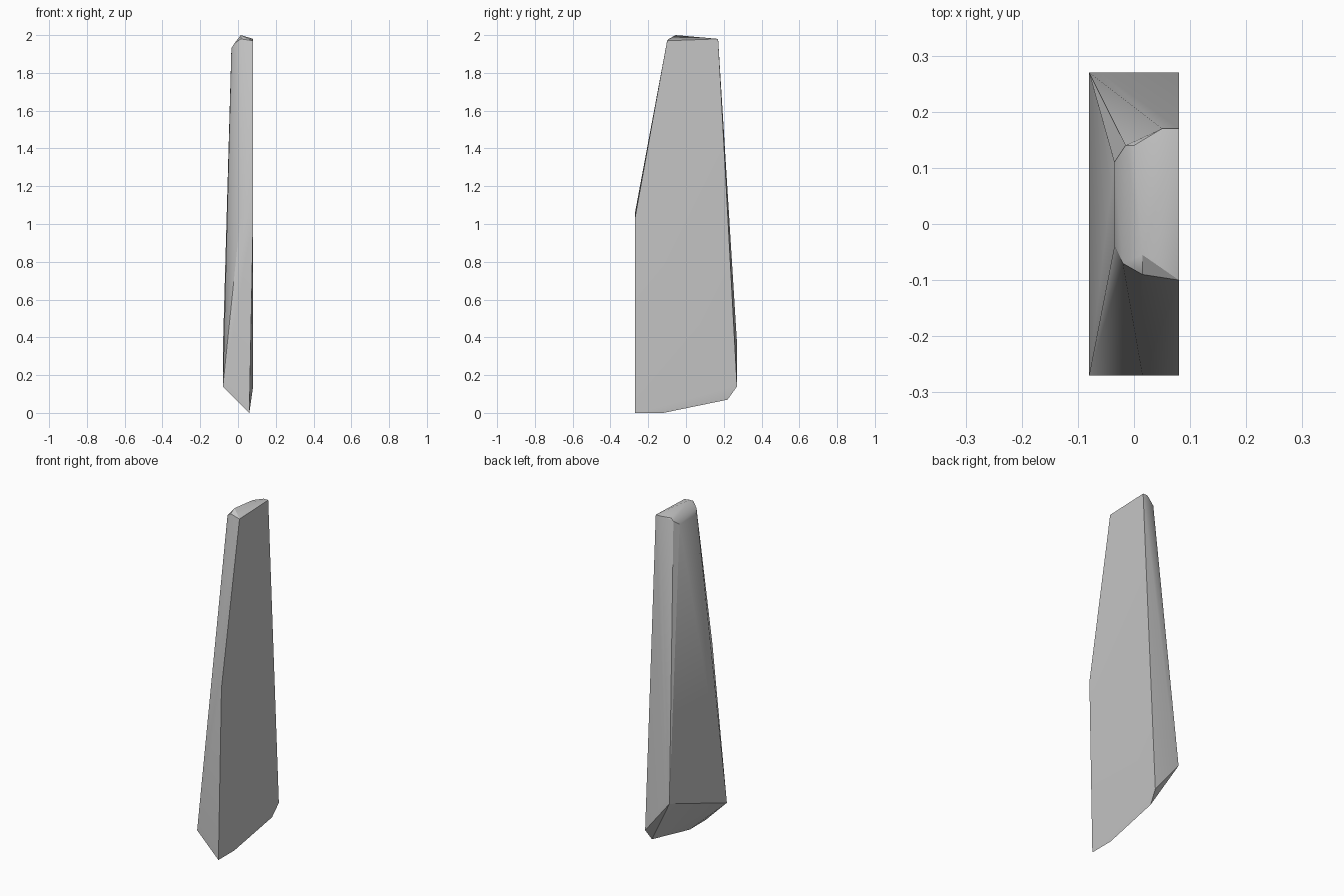
import bpy
import bmesh
from math import radians

cube = bpy.data.objects.get("Cube")
if cube:
    bpy.data.objects.remove(cube, do_unlink=True)

# One plain stone grey
grey = bpy.data.materials.new("stone_grey")
grey.use_nodes = True
colour = (0.56, 0.56, 0.56, 1)
grey.diffuse_color = colour
grey.node_tree.nodes["Principled BSDF"].inputs["Base Color"].default_value = colour

# Corner points of the chipped slab, grouped by level
base = [(0.06, -0.27, 0), (0.06, -0.12, 0), (0.07, 0.22, 0.07),
        (0.08, 0.27, 0.14), (-0.08, -0.27, 0.14),
        (-0.08, 0.27, 0.34), (-0.06, 0.27, 0.37)]
shoulder = [(0.08, -0.27, 1.03), (0.015, -0.27, 1.06)]
crown = [(0.08, -0.10, 1.97), (0.08, 0.17, 1.98), (0.05, 0.17, 1.98),
         (0, 0.14, 1.97), (-0.015, 0.14, 1.955), (-0.035, 0.11, 1.93),
         (-0.035, -0.04, 1.93), (-0.02, -0.07, 1.955),
         (0.015, -0.09, 1.98), (0.015, -0.055, 2)]

# Wrap the corners in a convex skin and merge the flat triangles
bm = bmesh.new()
for point in base + shoulder + crown:
    bm.verts.new(point)
hull = bmesh.ops.convex_hull(bm, input=bm.verts[:])
loose = [v for v in bm.verts if not v.link_faces]
bmesh.ops.delete(bm, geom=loose, context='VERTS')
bmesh.ops.dissolve_limit(bm, angle_limit=radians(0.6),
                         verts=bm.verts[:], edges=bm.edges[:])
bmesh.ops.recalc_face_normals(bm, faces=bm.faces[:])
mesh = bpy.data.meshes.new("stone_slab")
bm.to_mesh(mesh)
bm.free()
mesh.materials.append(grey)

slab = bpy.data.objects.new("stone_slab", mesh)
bpy.context.collection.objects.link(slab)

# Soft shading over the worn corners, crisp main edges
for obj in bpy.context.selected_objects:
    obj.select_set(False)
slab.select_set(True)
bpy.context.view_layer.objects.active = slab
bpy.ops.object.shade_smooth_by_angle(angle=radians(30))
